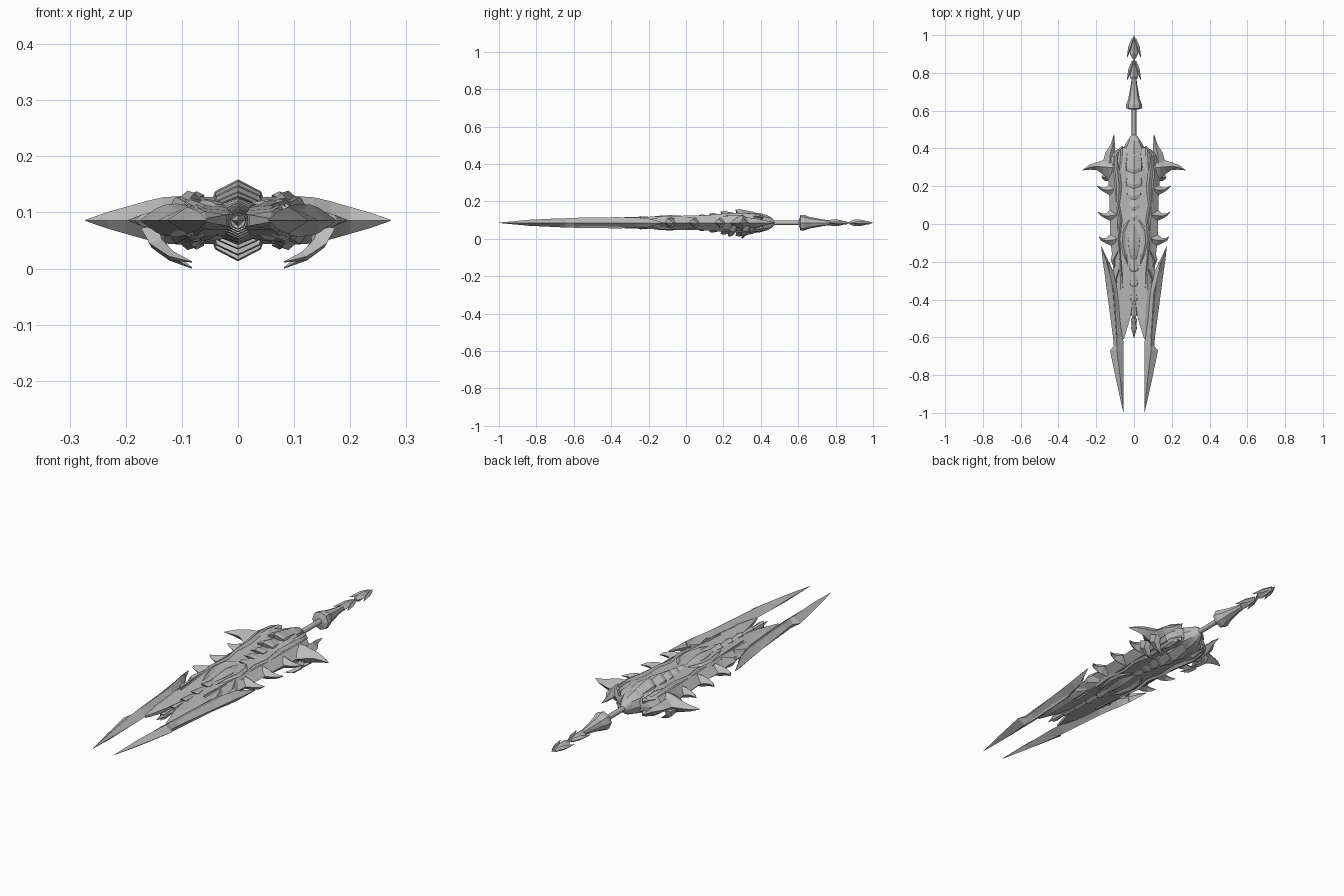
import bpy, bmesh, math
from mathutils import Vector

ZC = 0.086  # height of the weapon's mid plane
steel = bpy.data.materials.new("grey steel")
steel.diffuse_color = (0.5, 0.5, 0.5, 1)


def loft(name, rings, mirror=False, smooth=None):
    """Skin a list of equal-length rings, cap the ends, optionally mirror in x."""
    bm = bmesh.new()
    loops = [[bm.verts.new(p) for p in r] for r in rings]
    n = len(rings[0])
    for a, b in zip(loops, loops[1:]):
        for i in range(n):
            bm.faces.new((a[i], a[(i + 1) % n], b[(i + 1) % n], b[i]))
    bm.faces.new(loops[0])
    bm.faces.new(loops[-1])
    bmesh.ops.remove_doubles(bm, verts=bm.verts, dist=0.00005)
    bmesh.ops.recalc_face_normals(bm, faces=bm.faces)
    me = bpy.data.meshes.new(name)
    bm.to_mesh(me)
    bm.free()
    me.materials.append(steel)
    ob = bpy.data.objects.new(name, me)
    bpy.context.collection.objects.link(ob)
    if mirror:
        ob.modifiers.new("mirror", 'MIRROR').use_mirror_merge = False
    if smooth:
        bpy.context.view_layer.objects.active = ob
        ob.select_set(True)
        bpy.ops.object.shade_smooth_by_angle(angle=math.radians(smooth))
        ob.select_set(False)


def blade(name, stations):
    """Mirrored diamond sections: y, inner x, outer x, ridge x, half height."""
    loft(name, [[(a, y, ZC), (r, y, ZC + h), (b, y, ZC), (r, y, ZC - h)]
                for y, a, b, r, h in stations], True)


def turned(name, stations, sides=8, smooth=None, sweep=0):
    """Centred parts along y: y, half width, half height; sweep bends rims to a chevron."""
    angles = [2 * math.pi * i / sides for i in range(sides)]
    loft(name, [[(w * math.cos(a), y + sweep * abs(math.cos(a)), ZC + h * math.sin(a))
                 for a in angles] for y, w, h in stations], smooth=smooth)


def spike(name, path, smooth=None):
    """Mirrored thorn: x, y, z, half width, half height along a bent path."""
    pts = [Vector(p[:3]) for p in path]
    rings = []
    for i, p in enumerate(path):
        t = (pts[min(i + 1, len(pts) - 1)] - pts[max(i - 1, 0)]).normalized()
        side = t.cross(Vector((0, 0, 1))).normalized()
        up = side.cross(t)
        c = pts[i]
        rings.append([c + side * p[3], c + up * p[4], c - side * p[3], c - up * p[4]])
    loft(name, rings, True, smooth)


# Twin outer blades with a barbed step near the tip
blade("twin_blade", [(-1, .055, .056, .0555, .001), (-.84, .055, .092, .07, .016),
                     (-.67, .055, .127, .09, .024), (-.645, .055, .107, .09, .024),
                     (-.60, .058, .111, .09, .025), (-.36, .075, .143, .105, .028),
                     (-.26, .105, .156, .13, .028), (-.2, .133, .165, .145, .022),
                     (-.12, .172, .174, .173, .002)])
blade("blade_fuller_plate", [(-.64, .085, .098, .09, .026), (-.36, .095, .125, .11, .03),
                             (-.2, .13, .15, .14, .024)])

# Broad body halves: y, inner x, shoulder x, edge x, inner and shoulder half heights
body = [(-.61, .054, .057, .06, .004, .003), (-.5, .02, .06, .1, .010, .016),
        (-.35, 0, .07, .11, .016, .022), (-.2, 0, .075, .112, .022, .028),
        (-.06, 0, .085, .128, .027, .03), (.06, 0, .09, .128, .029, .031),
        (.2, 0, .10, .133, .036, .036), (.29, 0, .11, .145, .042, .042),
        (.36, 0, .105, .135, .042, .04), (.395, .0, .075, .088, .04, .03),
        (.41, .0, .04, .05, .03, .02)]
loft("body_half", [[(a, y, ZC + h), (s, y, ZC + k), (e, y, ZC),
                    (s, y, ZC - k), (a, y, ZC - h)] for y, a, s, e, h, k in body], True)

# Thorns along both edges
for x, y, w in ((.185, -.07, .024), (.192, .06, .024), (.195, .197, .026)):
    spike("edge_thorn", [(.09, y - .01, ZC, w * 1.9, .03), (.125, y - .016, ZC, w * 1.2, .024),
                         (.148, y - .018, ZC, w * .6, .017),
                         (.172, y - .011, ZC, w * .3, .01), (x, y + .004, ZC, .001, .001)])
spike("guard_spike", [(.09, .30, ZC, .085, .044), (.135, .30, ZC, .065, .041),
                      (.165, .302, ZC, .036, .034), (.2, .306, ZC, .02, .024),
                      (.235, .3, ZC, .013, .014), (.272, .285, ZC, .001, .001)])
spike("rear_horn", [(.13, .31, ZC, .04, .03), (.125, .375, ZC, .026, .024),
                    (.112, .42, ZC, .011, .014), (.106, .475, ZC, .001, .001)])
spike("lower_barb", [(.085, -.14, ZC, .025, .03), (.11, -.19, ZC, .014, .02),
                     (.095, -.26, ZC, .001, .001)])
spike("small_barb", [(.08, -.24, ZC, .02, .028), (.096, -.29, ZC, .01, .018),
                     (.083, -.35, ZC, .001, .001)])

# Hooked claws hanging under the guard
for y, tip in ((.33, .001), (.26, .012)):
    spike("under_claw", [(.15, y, .072, .026, .016), (.145, y - .01, .045, .024, .013),
                         (.118, y - .02, .022, .016, .009), (.082, y - .03, tip, .001, .001)])

# Raised rails framing the armour, on both faces
for s in (1, -1):
    spike("armour_rail", [(x, y, ZC + s * h, w, .012) for x, y, h, w in
                          ((.06, .41, .03, .006), (.092, .37, .036, .012),
                           (.09, .3, .041, .014), (.078, .2, .037, .013),
                           (.085, .1, .028, .013), (.07, .02, .026, .012),
                           (.085, -.08, .025, .012), (.07, -.2, .02, .008),
                           (.06, -.34, .017, .001))], 35)
    spike("shoulder_stud", [(.07, .4, ZC + s * .04, .008, .007),
                            (.074, .33, ZC + s * .045, .014, .007),
                            (.082, .24, ZC + s * .037, .002, .002)])

# Rear collar where the grip enters
turned("rear_collar", [(.335, .05, .05), (.37, .06, .054), (.4, .058, .05),
                       (.435, .038, .04), (.46, .022, .026), (.472, .012, .012)], 8, 35)

# Overlapping armour scales: rear y, front y, half width, half height
for y0, y1, w, h in ((.39, .265, .058, .073), (.3, .185, .056, .063), (.225, .125, .05, .052),
                     (.16, .07, .044, .044), (.1, .015, .036, .038)):
    turned("armour_scale", [(y0, w * .6, h * .55), (y0 - .03, w * .85, h * .8),
                            (y1 + .02, w, h), (y1, w * .95, h * .96),
                            (y1 + .004, w * .5, h * .6)], 8, sweep=.022)

# Leaf shaped core with side petals
turned("core_leaf", [(.02, .012, .024), (-.03, .03, .036), (-.08, .044, .041),
                     (-.13, .037, .039), (-.175, .022, .034), (-.215, .01, .026)], 8, 35)
for s in (1, -1):
    spike("core_petal", [(.025, .02, ZC + s * .025, .008, .007),
                         (.056, -.03, ZC + s * .028, .015, .01),
                         (.062, -.09, ZC + s * .027, .016, .01),
                         (.048, -.16, ZC + s * .025, .011, .009),
                         (.03, -.23, ZC + s * .021, .001, .001)])

# Tapering tail of barbed segments
for i in range(5):
    y, f = -.17 - .08 * i, 1 - .13 * i
    turned("tail_segment", [(y, .016 * f, .026 * f), (y - .03, .022 * f, .032 * f),
                            (y - .075, .032 * f, .035 * f), (y - .085, .028 * f, .032 * f),
                            (y - .08, .014 * f, .02 * f)], 8, sweep=.012)
turned("tail_tip", [(-.5, .016, .016), (-.56, .012, .012), (-.605, .001, .002)], 4)

# Grip and flared pommel
turned("grip", [(.45, .012, .012), (.64, .012, .012)], 12, 40)
turned("pommel", [(.605, .018, .018), (.612, .042, .042), (.632, .042, .042),
                  (.66, .031, .031), (.73, .018, .018), (.79, .01, .01)], 8)

# Arrowheads chained behind the pommel, with swept barbs
for y0, y1 in ((.755, .88), (.875, 1.0)):
    d = y1 - y0
    turned("arrowhead", [(y0, .008, .008), (y0 + d * .2, .022, .018),
                         (y0 + d * .5, .02, .016), (y1, .001, .001)], 4)
    spike("arrow_barb", [(.004, y0 + d * .85, ZC, .008, .008),
                         (.02, y0 + d * .48, ZC, .011, .011),
                         (.037, y0 + d * .06, ZC, .001, .001)])
